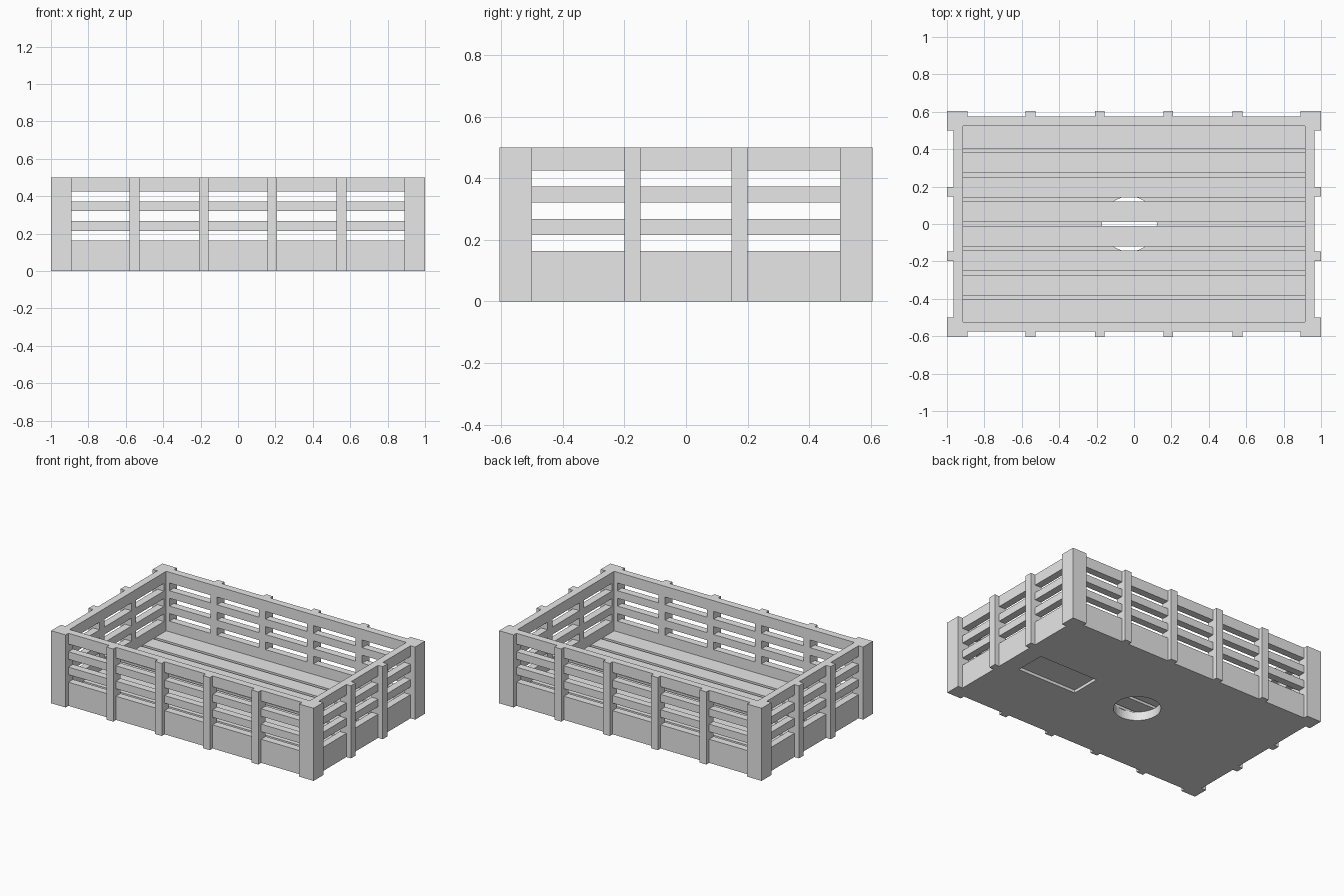
import bpy
import bmesh
from mathutils import Matrix, Vector

if "Cube" in bpy.data.objects:
    bpy.data.objects.remove(bpy.data.objects["Cube"], do_unlink=True)

grey = bpy.data.materials.new("light_grey")
grey.use_nodes = True
GREY = (0.8, 0.8, 0.8, 1)
grey.diffuse_color = GREY
grey.node_tree.nodes["Principled BSDF"].inputs["Base Color"].default_value = GREY

# Main sizes: half extents and heights
OUT_X, OUT_Y, HEIGHT = 1.0, 0.605, 0.5
WALL_X, WALL_Y = 0.965, 0.575
IN_X, IN_Y = 0.915, 0.525
POST_X, POST_Y = 0.89, 0.5
BASE, FLOOR = 0.06, 0.09
BATTEN = 0.026
BATTENS_X = (-0.553, -0.183, 0.183, 0.553)
BATTENS_Y = (-0.173, 0.173)
GAPS = ((0.163, 0.215), (0.267, 0.321), (0.373, 0.426))


def add_box(bm, x, y, z):
    """Box from three (low, high) ranges."""
    size = [r[1] - r[0] for r in (x, y, z)]
    mid = Vector([(r[0] + r[1]) / 2 for r in (x, y, z)])
    bmesh.ops.create_cube(bm, size=1, matrix=Matrix.Translation(mid) @ Matrix.Diagonal((*size, 1)))


def finish(bm, name):
    bmesh.ops.recalc_face_normals(bm, faces=bm.faces)
    mesh = bpy.data.meshes.new(name)
    bm.to_mesh(mesh)
    bm.free()
    mesh.materials.append(grey)
    obj = bpy.data.objects.new(name, mesh)
    bpy.context.collection.objects.link(obj)
    return obj


def boxes(name, ranges):
    bm = bmesh.new()
    for r in ranges:
        add_box(bm, *r)
    return finish(bm, name)


def cut(target, cutter):
    cutter.hide_render = True
    mod = target.modifiers.new("cut", 'BOOLEAN')
    mod.operation, mod.solver, mod.object = 'DIFFERENCE', 'EXACT', cutter
    bpy.context.view_layer.objects.active = target
    bpy.ops.object.modifier_apply(modifier=mod.name)
    bpy.data.objects.remove(cutter, do_unlink=True)


def bays(centres, end):
    """Open spans between neighbouring battens and the corner posts."""
    lows = [-end] + [c + BATTEN for c in centres]
    highs = [c - BATTEN for c in centres] + [end]
    return list(zip(lows, highs))


# Slatted walls and base plate in one piece
crate = boxes("crate_body", [((-WALL_X, WALL_X), (-WALL_Y, WALL_Y), (0, HEIGHT))])
cut(crate, boxes("cavity_cutter", [((-IN_X, IN_X), (-IN_Y, IN_Y), (BASE, 1))]))
cut(crate, boxes("long_gap_cutter", [(b, (-1, 1), g) for b in bays(BATTENS_X, POST_X) for g in GAPS]))
cut(crate, boxes("short_gap_cutter", [((-2, 2), b, g) for b in bays(BATTENS_Y, POST_Y) for g in GAPS]))

# Round drain hole and shallow pocket under the base
bm = bmesh.new()
bmesh.ops.create_cone(bm, cap_ends=True, segments=64, radius1=0.147, radius2=0.147, depth=0.3,
                      matrix=Matrix.Translation((-0.025, 0, 0)))
add_box(bm, (0.395, 0.845), (-0.1, 0.11), (-0.1, 0.02))
cut(crate, finish(bm, "base_cutter"))

# Floor planks with narrow grooves between them
PITCH, HALF_GROOVE = 0.131, 0.0115
grooves = [k * PITCH for k in range(-3, 4)]
edges_low = [-IN_Y] + [g + HALF_GROOVE for g in grooves]
edges_high = [g - HALF_GROOVE for g in grooves] + [IN_Y]
for i, span in enumerate(zip(edges_low, edges_high)):
    boxes(f"floor_plank_{i + 1}", [((-IN_X, IN_X), span, (BASE, FLOOR))])

# Upright battens on the outside of each wall
for name, s in (("front", -1), ("back", 1)):
    y = sorted((s * WALL_Y, s * OUT_Y))
    boxes(name + "_battens", [((c - BATTEN, c + BATTEN), y, (0, HEIGHT)) for c in BATTENS_X])
for name, s in (("right", -1), ("left", 1)):
    x = sorted((s * WALL_X, s * OUT_X))
    boxes(name + "_battens", [(x, (c - BATTEN, c + BATTEN), (0, HEIGHT)) for c in BATTENS_Y])

# L-shaped corner posts
PROFILE = ((OUT_X, OUT_Y), (POST_X, OUT_Y), (POST_X, WALL_Y),
           (WALL_X, WALL_Y), (WALL_X, POST_Y), (OUT_X, POST_Y))
for end, sy in (("front", -1), ("back", 1)):
    for side, sx in (("right", -1), ("left", 1)):
        bm = bmesh.new()
        face = bm.faces.new([bm.verts.new((sx * x, sy * y, 0)) for x, y in PROFILE])
        ext = bmesh.ops.extrude_face_region(bm, geom=[face], use_keep_orig=True)
        top = [v for v in ext["geom"] if isinstance(v, bmesh.types.BMVert)]
        bmesh.ops.translate(bm, verts=top, vec=(0, 0, HEIGHT))
        finish(bm, f"{end}_{side}_corner_post")
